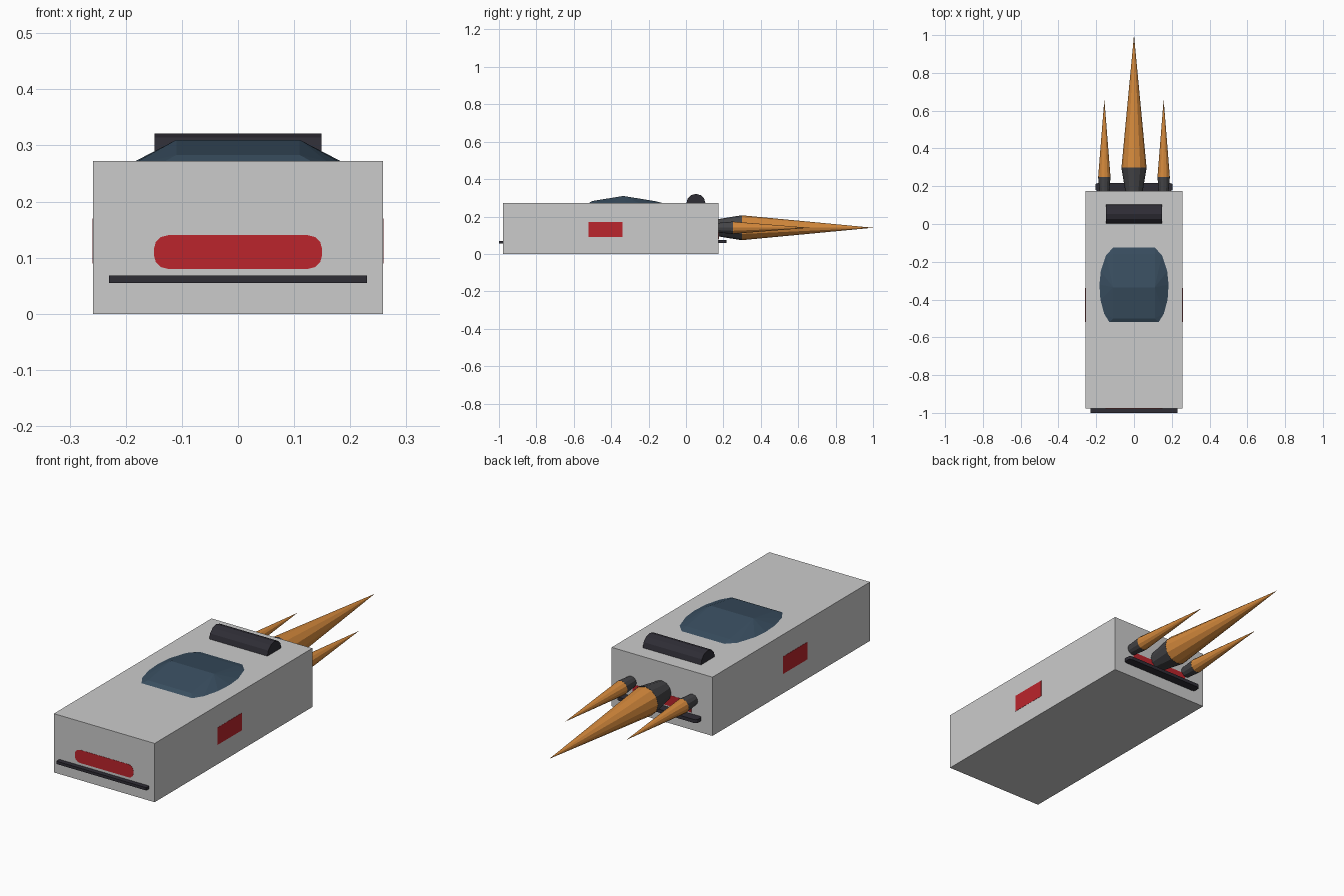
import bpy, bmesh, math
from mathutils import Matrix, Vector

cube = bpy.data.objects.get("Cube")
if cube:
    bpy.data.objects.remove(cube, do_unlink=True)


def material(name, rgb):
    m = bpy.data.materials.new(name)
    m.use_nodes = True
    m.diffuse_color = (*rgb, 1)
    m.node_tree.nodes["Principled BSDF"].inputs["Base Color"].default_value = (*rgb, 1)
    return m


GREY = material("light grey", (0.6, 0.6, 0.6))
GLASS = material("blue glass", (0.04, 0.075, 0.115))
TRIM = material("dark trim", (0.028, 0.026, 0.036))
METAL = material("nozzle metal", (0.06, 0.06, 0.065))
FLAME = material("flame orange", (0.66, 0.25, 0.045))
RED = material("red", (0.5, 0.018, 0.025))


def finish(bm, name, mat):
    bmesh.ops.recalc_face_normals(bm, faces=bm.faces[:])
    mesh = bpy.data.meshes.new(name)
    bm.to_mesh(mesh)
    bm.free()
    mesh.materials.append(mat)
    ob = bpy.data.objects.new(name, mesh)
    bpy.context.scene.collection.objects.link(ob)
    return ob


def box(name, low, high, mat, bevel_axis=None, bevel=0.0):
    low, high = Vector(low), Vector(high)
    bm = bmesh.new()
    size = Matrix.Diagonal((*(high - low), 1))
    bmesh.ops.create_cube(bm, size=1, matrix=Matrix.Translation((low + high) / 2) @ size)
    if bevel:
        # round only the edges that run along the given axis
        edges = [e for e in bm.edges
                 if abs((e.verts[0].co - e.verts[1].co)[bevel_axis]) > 1e-5]
        bmesh.ops.bevel(bm, geom=edges, offset=bevel, segments=3, profile=0.5, affect='EDGES')
    return finish(bm, name, mat)


def cone(name, x, y0, y1, r0, r1, z, mat):
    bm = bmesh.new()
    place = Matrix.Translation((x, (y0 + y1) / 2, z)) @ Matrix.Rotation(-math.pi / 2, 4, 'X')
    bmesh.ops.create_cone(bm, cap_ends=True, segments=12, radius1=r0, radius2=r1,
                          depth=y1 - y0, matrix=place)
    return finish(bm, name, mat)


# Main hull and bumpers
W, FRONT, BACK, TOP = 0.258, -0.978, 0.175, 0.272
box("body", (-W, FRONT, 0), (W, BACK, TOP), GREY)
box("front_bumper", (-0.23, -1.0, 0.055), (0.23, FRONT, 0.068), TRIM)
box("rear_bumper", (-0.205, BACK, 0.058), (0.205, 0.216, 0.074), TRIM, 2, 0.012)

# Painted red panels
T = 0.001
box("front_panel", (-0.15, FRONT - T, 0.08), (0.15, FRONT + T, 0.14), RED, 1, 0.025)
for side, s in (("left", 1), ("right", -1)):
    box(side + "_panel", (s * W - T, -0.52, 0.09), (s * W + T, -0.34, 0.17), RED)
box("rear_panel", (-0.15, BACK - T, 0.08), (0.15, BACK + T, 0.13), RED)

# Faceted canopy: hull over an outline, a shoulder line and a flat ridge
half = [(0.11, -0.125, TOP), (0.148, -0.165, TOP), (0.176, -0.25, TOP),
        (0.183, -0.32, TOP), (0.178, -0.4, TOP), (0.158, -0.475, TOP),
        (0.13, -0.52, TOP), (0.11, -0.5, 0.283), (0.11, -0.16, 0.281),
        (0.11, -0.335, 0.31)]
bm = bmesh.new()
for x, y, z in half:
    for s in (1, -1):
        bm.verts.new((s * x, y, z))
bmesh.ops.convex_hull(bm, input=bm.verts[:])
finish(bm, "canopy", GLASS)

# Half-sunk roll across the roof
bm = bmesh.new()
bmesh.ops.create_cone(bm, cap_ends=True, segments=12, radius1=0.051, radius2=0.051, depth=0.298,
                      matrix=Matrix.Translation((0, 0.053, 0.27)) @ Matrix.Rotation(math.pi / 2, 4, 'Y'))
finish(bm, "roof_roll", TRIM)

# Rocket nozzles and flames: name, x, nozzle end, inner and outer radius, flame tip
for name, x, end, r0, r1, tip in (("centre", 0, 0.30, 0.045, 0.067, 1.0),
                                  ("left", 0.157, 0.25, 0.025, 0.033, 0.66),
                                  ("right", -0.157, 0.25, 0.025, 0.033, 0.66)):
    cone(name + "_nozzle", x, BACK - 0.01, end, r0, r1, 0.14, METAL)
    cone(name + "_flame", x, end, tip, r1 * 0.99, 0, 0.14, FLAME)
